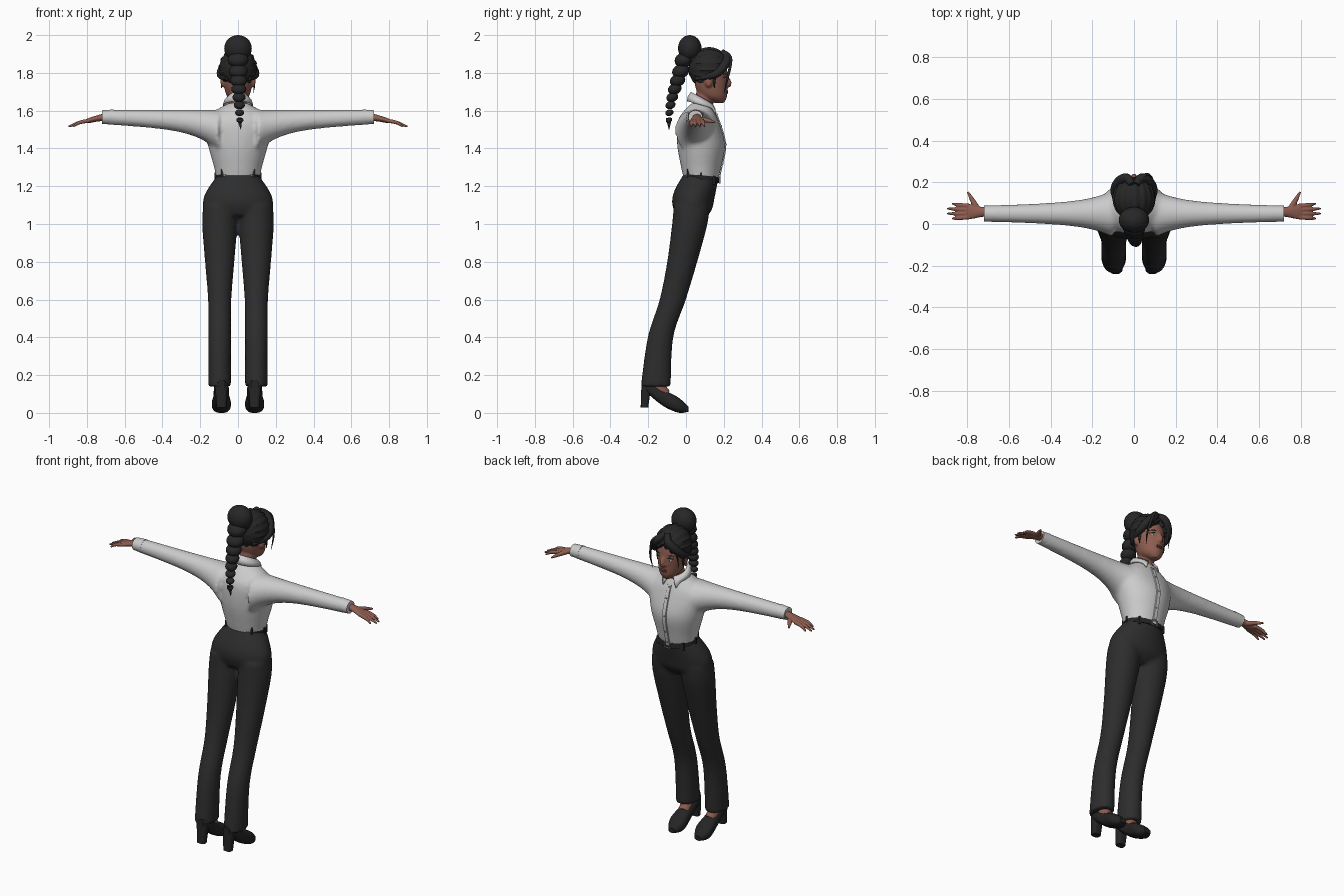
import bpy, bmesh, math
from mathutils import Vector, Matrix

if "Cube" in bpy.data.objects:
    bpy.data.objects.remove(bpy.data.objects["Cube"])


def material(name, red, green, blue):
    made = bpy.data.materials.new(name)
    made.use_nodes = True
    colour = (red, green, blue, 1)
    made.diffuse_color = colour
    made.node_tree.nodes["Principled BSDF"].inputs["Base Color"].default_value = colour
    return made


HAIR = material("black_hair", .02, .02, .02)
CLOTH = material("charcoal_cloth", .026, .026, .026)
LEATHER = material("black_leather", .018, .018, .018)
SHIRT = material("white_cotton", .6, .6, .6)
SKIN = material("brown_skin", .27, .11, .08)
LIPS = material("lip_rose", .2, .06, .05)
EYE = material("eye_white", .5, .5, .5)
METAL = material("grey_metal", .3, .3, .3)
SIDES = (1, -1)


def lerp(start, end, t):
    return start + (end - start) * t


def smooth_rows(rows, steps):
    """Run a smooth spline through a few rows of numbers."""
    rows = [Vector(row) for row in rows]
    last = len(rows) - 1
    result = []
    for i in range(last):
        start, end = rows[i], rows[i + 1]
        slope_in = (end - rows[max(i - 1, 0)]) / 2
        slope_out = (rows[min(i + 2, last)] - start) / 2
        for step in range(steps):
            t = step / steps
            ease = t * t * (3 - 2 * t)
            bend = slope_in * (t * (1 - t) ** 2) - slope_out * (t * t * (1 - t))
            result.append(lerp(start, end, ease) + bend)
    return result + [rows[last]]


def circle(count):
    return [(math.cos(math.tau * i / count), math.sin(math.tau * i / count)) for i in range(count)]


def skin_rings(bm, rings):
    loops = [[bm.verts.new(co) for co in ring] for ring in rings]
    for low, high in zip(loops, loops[1:]):
        for i in range(len(low)):
            bm.faces.new((low[i - 1], low[i], high[i], high[i - 1]))
    bm.faces.new(loops[0])
    bm.faces.new(loops[-1])


def loft(bm, axis, offset, rows, count=28, steps=5, power=1, shear=0):
    """Each row holds a position on the axis, a centre and two radii."""
    rings = []
    for along, centre, wide, deep in smooth_rows(rows, steps):
        ring = []
        for c, s in circle(count):
            u = offset + wide * math.copysign(abs(c) ** power, c)
            v = centre + deep * math.copysign(abs(s) ** power, s)
            x, y, z = {"x": (along, u, v), "y": (u, along, v), "z": (u, v, along)}[axis]
            ring.append((x, y, z - shear * (y - .08)))
        rings.append(ring)
    skin_rings(bm, rings)


def tube(bm, rows, count=10, steps=4):
    """Each row holds a point of the path and the radius there."""
    points = smooth_rows(rows, steps)
    rings = []
    for i, point in enumerate(points):
        ahead = points[min(i + 1, len(points) - 1)] - points[max(i - 1, 0)]
        turn = ahead.xyz.to_track_quat("Z", "Y")
        rings.append([point.xyz + turn @ Vector((c, s, 0)) * point.w for c, s in circle(count)])
    skin_rings(bm, rings)


def ball(bm, place, radii, count=20, tilt=0):
    shape = Matrix.Translation(place) @ Matrix.Rotation(tilt, 4, "X") @ Matrix.Diagonal((*radii, 1))
    return bmesh.ops.create_uvsphere(bm, u_segments=count, v_segments=count // 2, radius=1, matrix=shape)["verts"]


def box(bm, place, size):
    bmesh.ops.create_cube(bm, size=1, matrix=Matrix.Translation(place) @ Matrix.Diagonal((*size, 1)))


def sheet(bm, columns):
    """Join columns of points into an open sheet."""
    columns = [[bm.verts.new(co) for co in column] for column in columns]
    for left, right in zip(columns, columns[1:]):
        for i in range(len(left) - 1):
            bm.faces.new((left[i], right[i], right[i + 1], left[i + 1]))


def finish(name, bm, mat, mirror=False, voxel=0, solid=0, soften=6):
    bmesh.ops.recalc_face_normals(bm, faces=bm.faces)
    mesh = bpy.data.meshes.new(name)
    bm.to_mesh(mesh)
    bm.free()
    mesh.materials.append(mat)
    part = bpy.data.objects.new(name, mesh)
    bpy.context.collection.objects.link(part)
    bpy.ops.object.select_all(action="DESELECT")
    bpy.context.view_layer.objects.active = part
    part.select_set(True)
    bpy.ops.object.shade_smooth_by_angle(angle=math.radians(45))
    if mirror:
        part.modifiers.new("mirror", "MIRROR").use_mirror_merge = False
    if solid:
        part.modifiers.new("thickness", "SOLIDIFY").thickness = solid
    if voxel:
        blend = part.modifiers.new("blend", "REMESH")
        blend.mode, blend.voxel_size, blend.use_smooth_shade = "VOXEL", voxel, True
        part.modifiers.new("soften", "SMOOTH").iterations = soften


# Shirt: torso and flared sleeves blended together
torso = [(1.23, .08, .113, .09), (1.3, .08, .127, .106), (1.42, .08, .16, .127),
         (1.54, .065, .18, .11), (1.6, .07, .12, .08), (1.64, .08, .05, .05)]
bm = bmesh.new()
loft(bm, "z", 0, torso)
for side in SIDES:
    sleeve = []
    for i in range(12):
        x = lerp(.1, .7, i / 11)
        radius = .06 - .03 * x + .14 * math.exp(-9 * x)
        sleeve.append((side * x, 1.605 - radius, radius, radius))
    loft(bm, "x", .05, sleeve, steps=3)
finish("shirt", bm, SHIRT, voxel=.011)

bm = bmesh.new()
loft(bm, "x", .05, [(.66, 1.566, .04, .04), (.72, 1.566, .038, .036)])
finish("cuffs", bm, SHIRT, mirror=True)

# Button placket following the chest
front = [(centre + deep, z) for z, centre, wide, deep in smooth_rows(torso, 5) if z < 1.6]
bm = bmesh.new()
sheet(bm, [[(x, y + lift, z) for y, z in front] for x, lift in ((-.013, 0), (-.011, .006), (.011, .006), (.013, 0))])
finish("button_placket", bm, SHIRT)
bm = bmesh.new()
for y, z in front[2::4]:
    ball(bm, (0, y + .006, z), (.005, .003, .005), 10)
finish("shirt_buttons", bm, METAL)

# Folded collar with two points, open at the throat
bm = bmesh.new()
strips = []
for i in range(37):
    angle = math.radians(lerp(102, 438, i / 36))
    c, s = math.cos(angle), math.sin(angle)
    point = max(0, s) ** 6
    top = Vector((.056 * c, .083 + .058 * s, 1.67 - .03 * s))
    low = Vector((.08 * c + math.copysign(.03 * point, c), .083 + .078 * s, 1.63 - .02 * s - .035 * point))
    strips.append([top, (top + low) / 2 + Vector((c, s, 0)) * .006, low])
sheet(bm, strips)
finish("collar", bm, SHIRT, solid=.006)

# Trousers: hips and backward-slanting legs blended together
bm = bmesh.new()
loft(bm, "z", 0, [(1.02, .015, .14, .07), (1.08, .03, .184, .104), (1.15, .045, .176, .106), (1.25, .08, .116, .09)], shear=.2)
for side in SIDES:
    loft(bm, "z", side * .097, [(1.1, .03, .087, .095), (1, .02, .093, .094), (.8, -.02, .078, .08),
                                (.6, -.07, .062, .07), (.4, -.135, .06, .068), (.14, -.16, .06, .08)])
finish("trousers", bm, CLOTH, voxel=.011)

# Belt, loops and buckle
bm = bmesh.new()
loft(bm, "z", 0, [(1.24, .08, .119, .097), (1.27, .08, .116, .094)], count=40, shear=.25)
finish("belt", bm, LEATHER)
bm = bmesh.new()
for c, s in circle(8):
    if abs(c) > .1:
        box(bm, (.119 * c, .08 + .097 * s, 1.25 - .025 * s), (.012, .01, .045))
finish("belt_loops", bm, CLOTH)
bm = bmesh.new()
for side in SIDES:
    box(bm, (side * .018, .179, 1.231), (.004, .008, .032))
    box(bm, (0, .179, 1.231 + side * .015), (.04, .008, .004))
finish("belt_buckle", bm, METAL)

# Shoes with block heels
bm = bmesh.new()
loft(bm, "y", .088, [(-.236, .15, .02, .024), (-.2, .135, .038, .036), (-.12, .08, .042, .044),
                     (-.04, .041, .05, .04), (.012, .02, .022, .014)], power=.8)
loft(bm, "z", .088, [(.028, -.22, .025, .02), (.15, -.21, .034, .026)], power=.6)
finish("shoes", bm, LEATHER, mirror=True)
bm = bmesh.new()
tube(bm, [(.094, -.165, .24, .036), (.092, -.15, .15, .035), (.088, -.11, .095, .032)], count=16)
finish("ankles", bm, SKIN, mirror=True)

# Hands: palm, four spread fingers and a thumb
bm = bmesh.new()
loft(bm, "x", .058, [(.69, 1.566, .024, .022), (.73, 1.562, .024, .018), (.79, 1.548, .036, .013), (.815, 1.541, .03, .008)])
for finger in range(4):
    spread = finger - 1.5
    tip = .9 - .012 * spread ** 2
    tube(bm, [(.79, .06 + .018 * spread, 1.547, .011), (.84, .06 + .021 * spread, 1.537, .01), (tip, .062 + .024 * spread, 1.515, .005)])
tube(bm, [(.745, .065, 1.556, .013), (.77, .105, 1.55, .013), (.798, .155, 1.538, .005)])
finish("hands", bm, SKIN, mirror=True, voxel=.004, soften=2)

# Neck, head, nose and ears
bm = bmesh.new()
loft(bm, "z", 0, [(1.56, .092, .058, .062), (1.62, .09, .047, .05), (1.75, .115, .045, .05)])
loft(bm, "z", 0, [(1.64, .18, .02, .02), (1.67, .15, .055, .066), (1.72, .135, .072, .084),
                  (1.8, .13, .082, .09), (1.87, .12, .072, .08), (1.91, .12, .03, .03)])
tube(bm, [(0, .212, 1.79, .008), (0, .231, 1.743, .013), (0, .222, 1.73, .009)])
for side in SIDES:
    ball(bm, (side * .012, .22, 1.737), (.009, .01, .008))
    ball(bm, (side * .081, .12, 1.755), (.012, .02, .032))
finish("head", bm, SKIN, voxel=.006, soften=3)

# Lips, eyes and brows
bm = bmesh.new()
for z in (1.694, 1.703):
    ball(bm, (0, .214, z), (.02, .009, .006))
finish("lips", bm, LIPS)
bm = bmesh.new()
ball(bm, (.033, .203, 1.766), (.015, .007, .007))
finish("eyes", bm, EYE, mirror=True)
bm = bmesh.new()
ball(bm, (.033, .208, 1.766), (.006, .004, .006))
for z in (1.774, 1.79):
    tube(bm, [(.015, .215, z, .002), (.035, .211, z + .005, .003), (.055, .195, z, .002)])
finish("irises_and_brows", bm, HAIR, mirror=True)

# Hair cap: tucked under the skull below the hairline
bm = bmesh.new()
centre = Vector((0, .122, 1.825))
for vert in ball(bm, centre, (.1, .108, .108), 56):
    away = vert.co - centre
    x, y, z = vert.co
    hairline = 1.855 - .85 * abs(x) if y > .14 else 1.765 - .5 * (.14 - y)
    wave = .035 * math.sin(16 * math.atan2(away.x, away.z))
    vert.co += away * (-.3 if z < hairline else wave)
finish("hair_cap", bm, HAIR)

# Swept front locks and loose strands
bm = bmesh.new()
for side in SIDES:
    tube(bm, [(side * .01, .19, 1.91, .016), (side * .035, .22, 1.88, .023), (side * .075, .2, 1.835, .023),
              (side * .092, .15, 1.79, .02), (side * .06, .05, 1.77, .01)], count=14)
    tube(bm, [(side * .085, .15, 1.8, .012), (side * .087, .15, 1.72, .002)])
tube(bm, [(.03, .215, 1.9, .008), (.06, .238, 1.87, .008), (.085, .22, 1.77, .006), (.082, .2, 1.69, .001)])
tube(bm, [(-.04, .215, 1.89, .007), (-.08, .21, 1.83, .006), (-.085, .19, 1.73, .001)])
finish("loose_locks", bm, HAIR)

# High bun and the segmented ponytail
bm = bmesh.new()
ball(bm, (0, .02, 1.93), (.073, .062, .07), 32)
ball(bm, (0, .045, 1.885), (.05, .05, .045))
finish("hair_bun", bm, HAIR)
bm = bmesh.new()
for i in range(8):
    t = i / 7
    radius = lerp(.056, .019, t)
    drop = math.sin(t * math.pi / 2)
    ball(bm, (.01 * t, -.01 - .08 * drop, lerp(1.87, 1.55, t ** .85)), (radius, radius * .92, radius * .72), tilt=.35)
tube(bm, [(.008, -.09, 1.56, .016), (.015, -.09, 1.5, .001)])
finish("ponytail", bm, HAIR)
